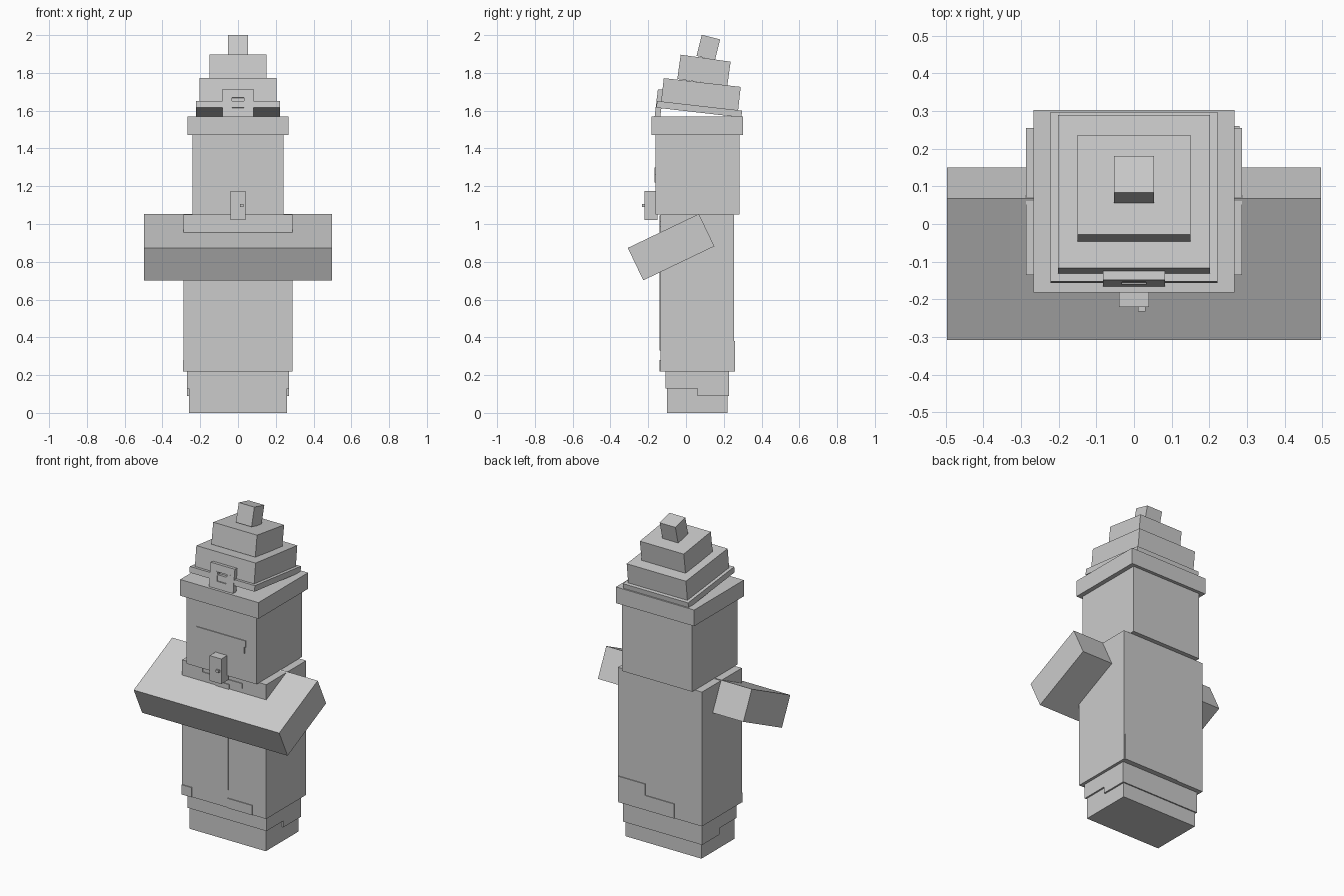
import bpy
from math import radians
from mathutils import Euler, Vector

default_cube = bpy.data.objects.get("Cube")
if default_cube:
    bpy.data.objects.remove(default_cube, do_unlink=True)

grey = bpy.data.materials.new("plain grey")
grey.use_nodes = True
grey.diffuse_color = (0.6, 0.6, 0.6, 1)
grey.node_tree.nodes["Principled BSDF"].inputs["Base Color"].default_value = grey.diffuse_color

BODY_Y = 0.06
PLATE = 0.01


def leaning_up(lean, length):
    """Offset of the given length along an upward axis leaning backwards."""
    return Euler((radians(-lean), 0, 0)).to_matrix() @ Vector((0, 0, length))


def box(name, width, depth, height, x=0, y=BODY_Y, z=0, lean=0):
    """Add a box standing on the given point, leaning backwards by some degrees."""
    centre = Vector((x, y, z)) + leaning_up(lean, height / 2)
    bpy.ops.mesh.primitive_cube_add(size=1, location=centre, rotation=(radians(-lean), 0, 0))
    part = bpy.context.object
    part.name = name
    part.scale = (width, depth, height)
    part.data.materials.append(grey)
    return part


def plate(name, part, width, height, x, z, side=-1):
    """Lay a thin plate on the front or back face of an upright part."""
    surface = part.location.y + side * part.scale.y / 2
    box(name, width, PLATE, height, x=x, y=surface, z=z)


# Body sections stacked from the ground up
body = {}
level = 0
for name, width, depth, height in (
    ("feet", 0.52, 0.32, 0.13),
    ("trouser_hem", 0.54, 0.335, 0.09),
    ("robe", 0.575, 0.39, 0.83),
    ("head", 0.48, 0.445, 0.42),
    ("hat_brim", 0.535, 0.485, 0.1),
):
    body[name] = box(name, width, depth, height, z=level)
    level += height
robe, head, hem = body["robe"], body["head"], body["trouser_hem"]
robe_bottom = robe.location.z - robe.scale.z / 2
collar = robe.location.z + robe.scale.z / 2

# Trouser hem hanging lower at the back
box("trouser_hem_back", hem.scale.x, hem.scale.y / 2, 0.04, y=BODY_Y + hem.scale.y / 4, z=0.09)

# Robe placket and stepped hem trim
plate("robe_placket", robe, width=0.09, height=0.55, x=-0.015, z=0.33)
plate("front_hem_right", robe, width=0.07, height=0.06, x=-0.255, z=robe_bottom)
plate("front_hem_left", robe, width=0.17, height=0.06, x=0.11, z=robe_bottom)
plate("back_hem_high", robe, width=0.18, height=0.16, x=0.19, z=robe_bottom, side=1)
plate("back_hem_low", robe, width=0.2, height=0.09, x=0, z=robe_bottom, side=1)

# Collar trim stepping down towards the middle
for step in range(-2, 2):
    plate(f"collar_trim_{step + 3}", robe, width=0.09, height=0.03,
          x=step * 0.09 - 0.01, z=collar - 0.095 + 0.03 * abs(step))

# Folded arms, tilted forward
box("folded_arms", width=0.995, depth=0.417, height=0.19, y=-0.038, z=0.792, lean=-25.6)

# Face
plate("brow", head, width=0.34, height=0.04, x=0, z=1.26)
plate("eye_trim", head, width=0.22, height=0.04, x=0.05, z=1.22)
box("nose", width=0.08, depth=0.07, height=0.155, y=-0.185, z=1.02)
box("wart", width=0.02, depth=0.02, height=0.015, x=0.02, y=-0.222, z=1.09)

# Hat tiers, each resting on the last and leaning further back
HAT_LEAN = 6.5
base = Vector((0, 0.068, 1.59))
box("hat_band", width=0.445, depth=0.453, height=0.036, y=base.y, z=base.z, lean=HAT_LEAN)
for name, width, depth, height, lean in (
    ("hat_lower_tier", 0.405, 0.41, 0.16, HAT_LEAN),
    ("hat_middle_tier", 0.3, 0.267, 0.13, 8),
    ("hat_tip", 0.107, 0.1, 0.115, 14),
):
    box(name, width, depth, height, y=base.y, z=base.z, lean=lean)
    base += leaning_up(lean, height)

# Buckle frame around a small opening
for end, side in (("lower", -1), ("upper", 1)):
    box(f"buckle_{end}_bar", width=0.165, depth=0.03, height=0.045,
        y=side * 0.006 - 0.145, z=1.617 + side * 0.05, lean=HAT_LEAN)
for end, side in (("right", -1), ("left", 1)):
    box(f"buckle_{end}_bar", width=0.05, depth=0.03, height=0.06,
        x=side * 0.057, y=-0.146, z=1.61, lean=HAT_LEAN)
